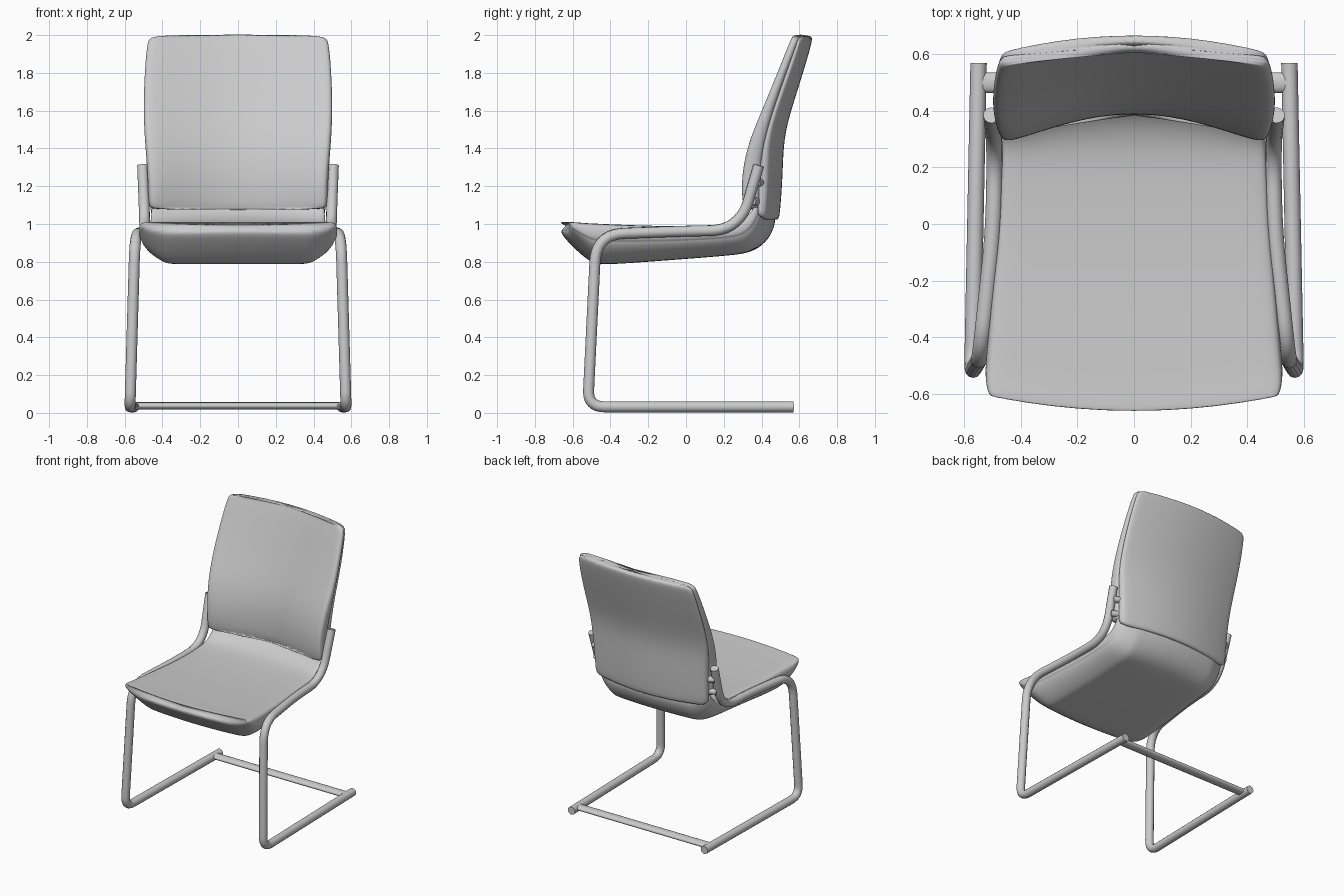
import bpy, bmesh, math
from mathutils import Vector

if "Cube" in bpy.data.objects:
    bpy.data.objects.remove(bpy.data.objects["Cube"], do_unlink=True)

grey = bpy.data.materials.new("plain_grey")
grey.use_nodes = True
COL = (0.6, 0.6, 0.6, 1)
grey.diffuse_color = COL
grey.node_tree.nodes["Principled BSDF"].inputs["Base Color"].default_value = COL


def loft(name, half, stations, power=1.0):
    """Skin a mirrored cross-section along stations of
    (upper y, z, lower y, z, half width, bow of the middle in y)."""
    ring = half + [(-u, v) for u, v in half[-2:0:-1]]
    bm = bmesh.new()
    rows = []
    for ay, az, by, bz, w, bow in stations:
        rows.append([bm.verts.new((u * w,
                                   ay + (by - ay) * v + bow * (1 - u * u) ** power,
                                   az + (bz - az) * v)) for u, v in ring])
    n = len(ring)
    for a, b in zip(rows, rows[1:]):
        for i in range(n):
            bm.faces.new((a[i], a[(i + 1) % n], b[(i + 1) % n], b[i]))
    bm.faces.new(rows[0])
    bm.faces.new(rows[-1])
    bmesh.ops.recalc_face_normals(bm, faces=bm.faces)
    for f in bm.faces:
        f.smooth = True
    me = bpy.data.meshes.new(name)
    bm.to_mesh(me)
    bm.free()
    me.materials.append(grey)
    ob = bpy.data.objects.new(name, me)
    bpy.context.collection.objects.link(ob)
    sub = ob.modifiers.new("smooth", "SUBSURF")
    sub.levels = sub.render_levels = 2
    return ob


def fillet(pts, radii):
    """Round the inner corners of a path."""
    pts = [Vector(p) for p in pts]
    out = [pts[0]]
    for a, c, b, r in zip(pts, pts[1:], pts[2:], radii):
        p, q = c + (a - c).normalized() * r, c + (b - c).normalized() * r
        for k in range(11):
            t = k / 10
            out.append(p * (1 - t) ** 2 + c * 2 * t * (1 - t) + q * t * t)
    return out + [pts[-1]]


def tube(name, pts, r):
    cu = bpy.data.curves.new(name, "CURVE")
    cu.dimensions = "3D"
    cu.bevel_depth, cu.bevel_resolution, cu.use_fill_caps = r, 4, True
    sp = cu.splines.new("POLY")
    sp.points.add(len(pts) - 1)
    for p, co in zip(sp.points, pts):
        p.co = (*co, 1)
    sp.use_smooth = True
    cu.materials.append(grey)
    ob = bpy.data.objects.new(name, cu)
    bpy.context.collection.objects.link(ob)
    return ob


# Seat: flat top, grooved seam on the sides, narrower underside
seat_half = [(0, 0), (.2, 0), (.4, 0), (.6, 0), (.78, 0), (.92, 0), (.985, .03), (1, .15),
             (1, .38), (.97, .44), (.97, .5), (.9, .73), (.75, .97), (.67, 1), (.4, 1),
             (.2, 1), (0, 1)]
loft("seat", seat_half, [
    (-.615, 1.005, -.617, .968, .49, -.05),
    (-.612, 1.012, -.605, .935, .515, -.05),
    (-.56, 1.008, -.505, .835, .527, -.05),
    (-.51, 1.004, -.445, .787, .525, -.042),
    (-.43, 1.0, -.38, .786, .518, -.03),
    (-.2, .99, -.2, .8, .5, 0),
    (0, .988, 0, .815, .478, 0),
    (.2, .994, .24, .834, .472, 0),
    (.28, 1.01, .325, .848, .467, .02),
    (.33, 1.05, .375, .9, .462, .05),
    (.36, 1.10, .41, .98, .458, .06),
    (.37, 1.16, .42, 1.06, .45, .06)])

# Backrest: front cushion and rear shell
back_half = [(0, 0), (.15, 0), (.3, 0), (.45, 0), (.6, 0), (.75, 0), (.89, 0), (.975, .06),
             (1, .35), (1, .7), (.975, .97), (.89, 1), (.75, 1), (.6, 1), (.45, 1),
             (.3, 1), (.15, 1), (0, 1)]
loft("back_cushion", back_half, [
    (.315, 1.075, .37, 1.075, .46, .09),
    (.292, 1.088, .39, 1.088, .475, .1),
    (.282, 1.2, .39, 1.2, .476, .105),
    (.295, 1.32, .395, 1.32, .483, .1),
    (.328, 1.45, .42, 1.45, .494, .095),
    (.403, 1.62, .465, 1.62, .502, .08),
    (.498, 1.85, .55, 1.85, .492, .062),
    (.55, 1.98, .598, 1.97, .478, .055),
    (.565, 2.004, .598, 2.002, .46, .055)], 1.4)
loft("back_shell", back_half, [
    (.37, 1.04, .41, 1.018, .455, .075),
    (.37, 1.06, .422, 1.03, .463, .075),
    (.375, 1.25, .437, 1.25, .468, .075),
    (.39, 1.38, .442, 1.38, .48, .073),
    (.425, 1.52, .459, 1.52, .49, .071),
    (.505, 1.75, .541, 1.75, .49, .064),
    (.585, 1.975, .614, 1.97, .472, .057),
    (.59, 2.001, .612, 1.998, .455, .056)])

# Cantilever side frames with small back mounts
for s, side in ((1, "left"), (-1, "right")):
    path = fillet([(.55, .57, .032), (.572, -.52, .032), (.545, -.475, .945),
                   (.497, -.02, .962), (.492, .285, .968), (.505, .385, 1.31)],
                  [.09, .15, .13, .16])
    tube(side + "_frame", [(s * p.x, p.y, p.z) for p in path], .029)
    for tag, y, z in (("lower", .35, 1.12), ("upper", .375, 1.22)):
        tube(f"{side}_{tag}_mount", [(s * .43, y + .03, z), (s * .5, y, z)], .022)

# Floor crossbar between the side frames
bar = tube("rear_crossbar", [(-.54, 0, 0), (.54, 0, 0)], .03)
bar.location = (0, .5, .037)
bar.scale = (1, 1.2, .65)
